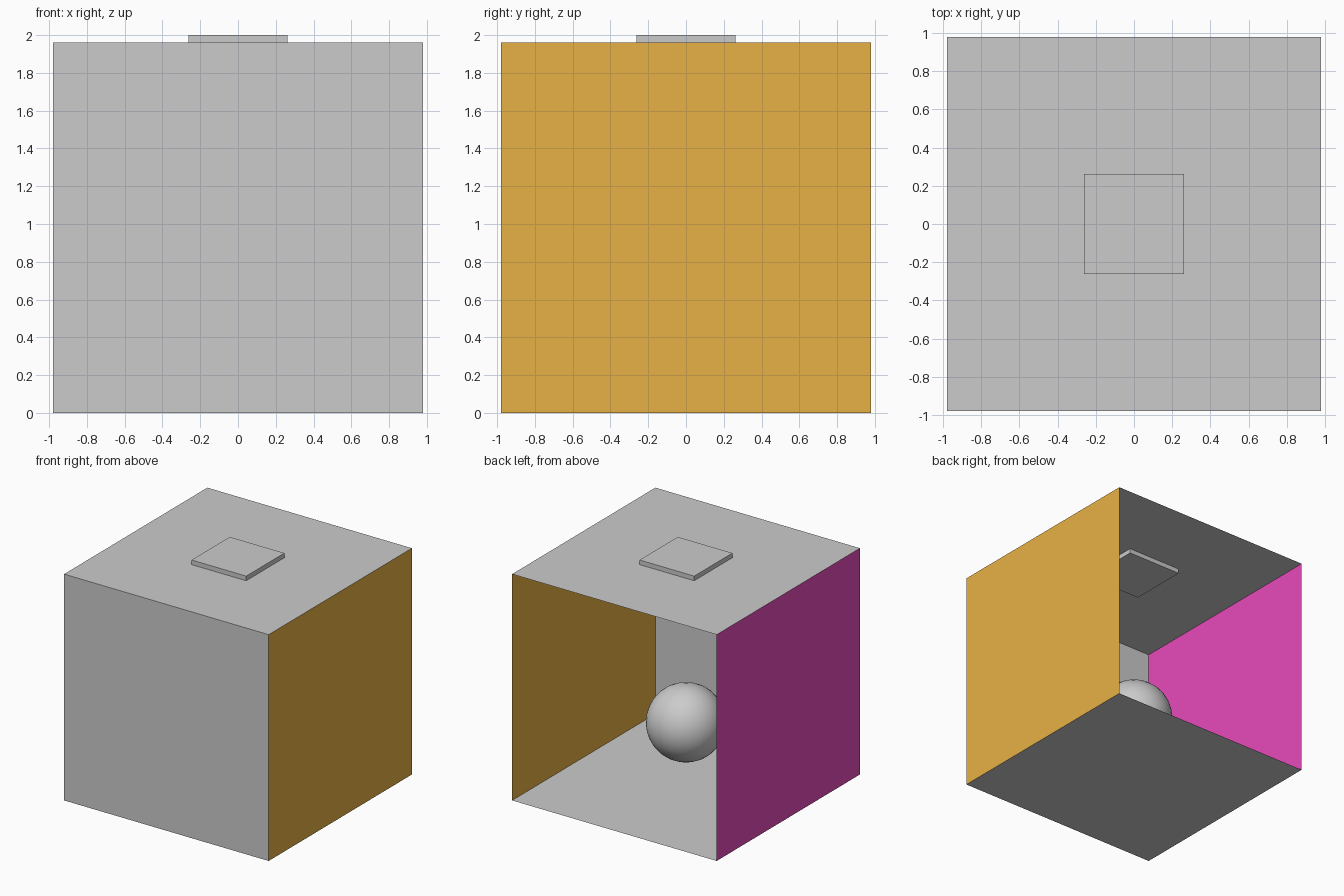
import bpy

if "Cube" in bpy.data.objects:
    bpy.data.objects.remove(bpy.data.objects["Cube"])

H, TOP = 0.98, 1.96  # half width and height of the room


def material(name, rgb):
    m = bpy.data.materials.new(name)
    m.diffuse_color = (*rgb, 1)
    m.use_nodes = True
    m.node_tree.nodes["Principled BSDF"].inputs["Base Color"].default_value = m.diffuse_color
    return m


def panel(name, corners, mat=None):
    """Single-sheet wall panel from four corners."""
    me = bpy.data.meshes.new(name)
    me.from_pydata(corners, [], [(0, 1, 2, 3)])
    ob = bpy.data.objects.new(name, me)
    bpy.context.collection.objects.link(ob)
    if mat:
        me.materials.append(mat)


orange = material("orange", (0.8, 0.44, 0.06))
magenta = material("magenta", (0.8, 0.07, 0.49))

# Floor and ceiling
for name, z in (("floor", 0), ("ceiling", TOP)):
    panel(name, [(-H, -H, z), (H, -H, z), (H, H, z), (-H, H, z)])

# Coloured side walls
for name, x, mat in (("left_wall", -H, magenta), ("right_wall", H, orange)):
    panel(name, [(x, -H, 0), (x, H, 0), (x, H, TOP), (x, -H, TOP)], mat)

# Front wall; the back stays open
panel("front_wall", [(-H, -H, 0), (H, -H, 0), (H, -H, TOP), (-H, -H, TOP)])

# Lamp slab set through the ceiling
bpy.ops.mesh.primitive_cube_add(size=1, location=(0, 0, TOP))
lamp = bpy.context.object
lamp.name = "ceiling_lamp"
lamp.scale = (0.523, 0.523, 0.08)

# Floating ball
bpy.ops.mesh.primitive_uv_sphere_add(segments=32, ring_count=16, radius=0.316,
                                     location=(0, 0, 0.565))
bpy.context.object.name = "ball"
bpy.ops.object.shade_smooth()
